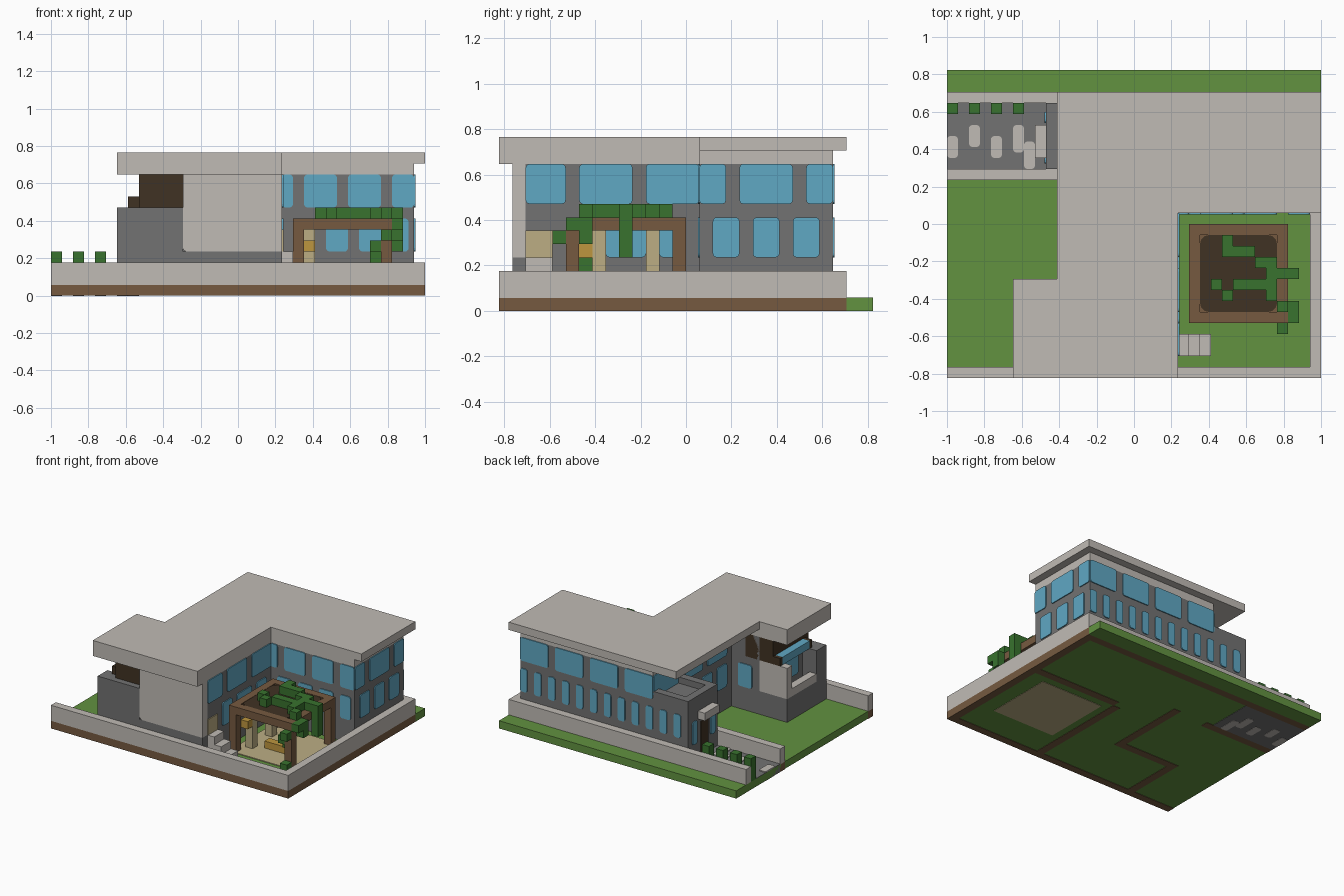
import bpy, bmesh
from mathutils import Vector

if "Cube" in bpy.data.objects:
    bpy.data.objects.remove(bpy.data.objects["Cube"])

U = 1 / 17  # one grid block; all sizes below are in blocks


def material(name, r, g, b):
    lin = [(c / 255 / 12.92) if c < 11 else ((c / 255 + 0.055) / 1.055) ** 2.4 for c in (r, g, b)]
    m = bpy.data.materials.new(name)
    m.use_nodes = True
    m.diffuse_color = (*lin, 1)
    m.node_tree.nodes["Principled BSDF"].inputs["Base Color"].default_value = (*lin, 1)
    return m


STONE = material("pale stone", 192, 187, 181)
GREY = material("grey wall", 114, 114, 114)
GLASS = material("blue glass", 96, 168, 196)
GRASS = material("grass green", 98, 146, 64)
LEAF = material("leaf green", 56, 114, 46)
WOOD = material("brown wood", 118, 90, 64)
DARK = material("dark timber", 64, 50, 35)
SAND = material("sand", 188, 174, 132)
GOLD = material("gold cushion", 190, 150, 62)


def finish(name, mat, bm):
    bmesh.ops.recalc_face_normals(bm, faces=bm.faces)
    for v in bm.verts:
        v.co = Vector((v.co.x - 17, v.co.y - 14, v.co.z)) * U
    me = bpy.data.meshes.new(name)
    bm.to_mesh(me)
    bm.free()
    me.materials.append(mat)
    ob = bpy.data.objects.new(name, me)
    bpy.context.collection.objects.link(ob)
    return ob


def box(name, mat, x, y, z):
    bm = bmesh.new()
    for v in bmesh.ops.create_cube(bm, size=1)["verts"]:
        v.co = [r[0] if c < 0 else r[1] for c, r in zip(v.co, (x, y, z))]
    return finish(name, mat, bm)


def plate(name, mat, axis, pos, u, w, out=1, radius=0.3):
    """Thin rounded panel lying on the plane axis = pos, facing out."""
    bm = bmesh.new()
    place = {"x": lambda a, b: (pos, a, b), "y": lambda a, b: (a, pos, b), "z": lambda a, b: (a, b, pos)}[axis]
    corners = ((u[0], w[0]), (u[1], w[0]), (u[1], w[1]), (u[0], w[1]))
    bm.faces.new([bm.verts.new(place(*c)) for c in corners])
    if radius:
        bmesh.ops.bevel(bm, geom=bm.verts[:], offset=radius, segments=3, profile=0.5, affect="VERTICES")
    ext = bmesh.ops.extrude_face_region(bm, geom=bm.faces[:])
    step = Vector([0.12 * out if a == axis else 0 for a in "xyz"])
    bmesh.ops.translate(bm, vec=step, verts=[v for v in ext["geom"] if isinstance(v, bmesh.types.BMVert)])
    return finish(name, mat, bm)


def windows(name, axis, pos, spans, z, out=1):
    for s in spans:
        plate(name, GLASS, axis, pos, s, z, out)


# Ground slab and brown footings
box("lawn", GRASS, (0, 33.9), (0.1, 28), (0.05, 1))
box("back_lawn_edge", GRASS, (0, 34), (26, 28), (0, 1))
for x, y in (((0, 34), (0, 1)), ((33, 34), (1, 26)), ((0, 33), (25, 26)), ((0, 10), (18, 19)),
             ((20, 21), (1, 15)), ((21, 33), (15, 16)), ((14, 15), (9, 19)), ((6, 7), (1, 9)), ((7, 15), (8, 9))):
    box("footing", WOOD, x, y, (0, 0.98))

# Low boundary walls
for x, y in (((0, 34), (0, 1)), ((33, 34), (1, 26)), ((0, 33), (25, 26)), ((0, 10), (18, 19))):
    box("boundary_wall", STONE, x, y, (0.98, 3))

# Drive with stepping stones and hedge blocks
box("drive", GREY, (0, 9), (19, 25), (0, 1.05))
for x, y in (((0, 1), (20, 22)), ((2, 3), (21, 23)), ((4, 5), (20, 22)), ((6, 7), (20.5, 23)), ((7, 8), (19, 21.5))):
    plate("stepping_stone", STONE, "z", 1.05, x, y)
    plate("stone_underside", STONE, "z", 0, x, y, -0.2)
for x in (0, 2, 4, 6):
    box("hedge_block", LEAF, (x, x + 1), (24, 25), (1, 4))

# House bodies
box("back_wing", GREY, (14, 33), (15, 25), (1, 11))
box("middle_wing", GREY, (14, 21), (9, 15), (1, 11))
box("front_wing", GREY, (10, 21), (2, 9), (1, 11))
box("front_wing_base", GREY, (12, 21), (1, 2), (1, 4))

# Front stone screen with one rounded lower corner
screen = box("front_screen", STONE, (12, 21), (1, 2), (4, 11))
bm = bmesh.new()
bm.from_mesh(screen.data)
lower = [e for e in bm.edges if all(v.co.x < -0.2 and v.co.z < 0.3 for v in e.verts)]
bmesh.ops.bevel(bm, geom=lower, offset=0.02, segments=3, profile=0.5, affect="EDGES")
bm.to_mesh(screen.data)
bm.free()

# Roofs
box("back_roof", STONE, (10, 34), (15, 26), (12, 13))
box("back_roof_band", STONE, (14, 33), (15, 25), (11, 12))
box("middle_roof", STONE, (10, 21), (9, 15), (12, 13))
box("middle_roof_band", STONE, (14, 21), (9, 15), (11, 12))
box("front_roof", STONE, (6, 21), (0, 9), (11, 13))

# Entrance block with a sunken terrace roof
box("entrance_block", GREY, (9, 14), (19, 25), (1, 8.2))
for x, y in (((9, 10), (19, 25)), ((10, 14), (19, 20)), ((10, 14), (24, 25))):
    box("terrace_parapet", GREY, x, y, (8.2, 9))
box("entrance_canopy", STONE, (8, 9), (20, 23), (6, 7))
plate("entrance_door", DARK, "x", 9, (21, 22.5), (1, 5.5), -1, 0)
windows("entrance_window", "x", 9, ((19.5, 20.5), (23.2, 24.2)), (3, 6), -1)

# Side balcony at the front corner
box("balcony_front_wall", GREY, (6, 12), (1, 3), (1, 8))
box("balcony_base", GREY, (6, 10), (3, 9), (1, 4))
box("balcony_back_panel", STONE, (6, 10), (8, 9), (4, 8))
box("balcony_sill", STONE, (6, 7), (3, 8), (4, 5))
box("balcony_room", GREY, (8, 10), (3, 8), (4, 8))
plate("balcony_window", GLASS, "x", 8, (4, 7), (5, 8), -1)
box("balcony_timber", DARK, (8, 12), (1.8, 9), (8, 11))
box("balcony_rail_glass", GLASS, (7, 8), (3, 8.5), (8, 9))
for y in (2.5, 8.5):
    box("balcony_rail_end", DARK, (7, 8), (y, y + 0.5), (8, 9))

# Windows: tall upper bands, smaller lower openings
UP, LOW = (8, 11), (4, 7)
windows("right_upper_window", "x", 33, ((15, 17), (18, 22), (23, 25)), UP)
windows("right_lower_window", "x", 33, ((16, 18), (19, 21), (22, 24)), LOW)
windows("court_side_upper_window", "x", 21, ((2, 5), (6, 10), (11, 15)), UP)
windows("court_side_lower_window", "x", 21, ((5, 7), (8, 11), (12, 14)), LOW)
windows("court_back_upper_window", "y", 15, ((21, 22), (23, 26), (27, 30), (31, 33)), UP, -1)
windows("court_back_lower_window", "y", 15, ((22, 24), (25, 27), (28, 30), (31, 32.5)), LOW, -1)
windows("back_upper_window", "y", 25, ((14, 18), (19, 23), (24, 28), (29, 33)), UP)
windows("back_lower_window", "y", 25, [(x, x + 1) for x in range(10, 33, 2)], LOW)
windows("left_upper_window", "x", 14, ((10, 14), (15, 19), (20, 25)), UP, -1)
windows("left_lower_window", "x", 14, ((10, 12), (13, 15), (16, 18)), LOW, -1)
windows("left_return_window", "y", 9, ((11, 13),), LOW)

# Side door and steps
plate("side_door", SAND, "x", 21, (2, 4), (4, 6), 1, 0)
for i in range(3):
    box("step", STONE, (21 + i, 22 + i), (2, 4), (1, 4 - i))

# Pergola
box("pergola_floor", SAND, (22, 31), (5, 14), (0, 1.1))
for x in (22, 30):
    box("pergola_side_beam", WOOD, (x, x + 1), (5, 14), (6, 7))
    for y in (5, 13):
        box("pergola_post", WOOD, (x, x + 1), (y, y + 1), (1, 6))
for y in (5, 13):
    box("pergola_cross_beam", WOOD, (23, 30), (y, y + 1), (6, 7))
box("pergola_ceiling", WOOD, (23, 30), (6, 13), (6.7, 6.85))
plate("pergola_canopy", DARK, "z", 6.85, (23, 30), (6, 13), 1, 0.8)

# Seats below the pergola
for seat, back in ((6, 7), (13, 11)):
    box("seat_back", SAND, (23, 24), (back, back + 1), (1, 6))
    box("seat_cushion", GOLD, (23, 24), (seat, seat + 1), (4, 5))
box("bench", GOLD, (25, 28), (8, 9), (1, 2))

# Climbing vine: runs over the canopy, then strands hanging down
for x, y in (((25, 26), (11, 13)), ((26, 28), (11, 12)), ((28, 30), (10, 11)), ((29, 32), (9, 10)),
             ((24, 25), (8, 9)), ((25, 26), (7, 8)), ((26, 30), (8, 9)), ((29, 30), (7, 8)), ((30, 31), (6, 7))):
    box("vine_run", LEAF, x, y, (6.9, 8))
for x, y, z in ((31, 9, (4, 7)), (31, 5, (6, 7)), (30, 4, (5, 6)), (31, 6, (5, 7)),
                (29, 5, (4, 5)), (30, 4, (1, 2)), (29, 6, (3, 4))):
    box("vine_strand", LEAF, (x, x + 1), (y, y + 1), z)
